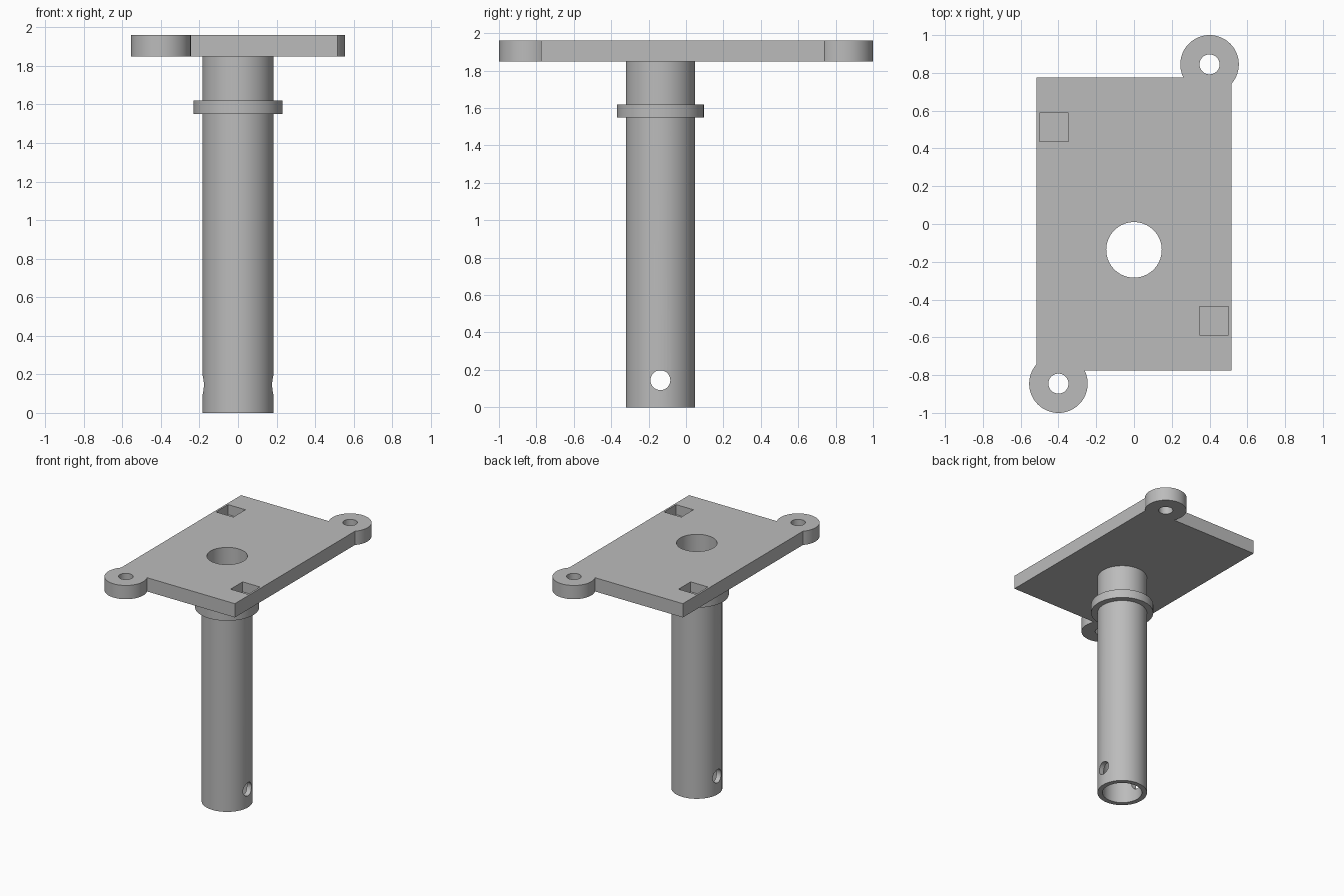
import bpy, bmesh, math
from mathutils import Matrix, Vector

if "Cube" in bpy.data.objects:
    bpy.data.objects.remove(bpy.data.objects["Cube"])

GREY = (0.5, 0.5, 0.5, 1)
grey = bpy.data.materials.new("plain grey")
grey.use_nodes = True
grey.diffuse_color = GREY
grey.node_tree.nodes["Principled BSDF"].inputs["Base Color"].default_value = GREY

POST_Y = -0.137
PLATE_LOW, PLATE_TOP = 1.85, 1.96
EAR = Vector((0.4, 0.845))
POCKET = Vector((0.423, -0.512))


def finish(name, bm, helper=False):
    bmesh.ops.recalc_face_normals(bm, faces=bm.faces)
    mesh = bpy.data.meshes.new(name)
    bm.to_mesh(mesh)
    bm.free()
    mesh.materials.append(grey)
    obj = bpy.data.objects.new(name, mesh)
    bpy.context.collection.objects.link(obj)
    obj.hide_render = helper
    return obj


def box(name, x, y, size_x, size_y, low, high, helper=False):
    bm = bmesh.new()
    bmesh.ops.create_cube(bm, size=1, matrix=Matrix.Translation((x, y, (low + high) / 2))
                          @ Matrix.Diagonal((size_x, size_y, high - low, 1)))
    return finish(name, bm, helper)


def rod(name, centre, radius, length, turn=Matrix(), helper=True):
    bm = bmesh.new()
    bmesh.ops.create_cone(bm, cap_ends=True, segments=64, radius1=radius, radius2=radius,
                          depth=length, matrix=Matrix.Translation(centre) @ turn)
    return finish(name, bm, helper)


def combine(obj, tool, operation):
    """Apply a boolean and discard its tool."""
    mod = obj.modifiers.new(operation.title(), "BOOLEAN")
    mod.operation, mod.solver, mod.object = operation, "EXACT", tool
    bpy.context.view_layer.objects.active = obj
    bpy.ops.object.modifier_apply(modifier=mod.name)
    bpy.data.objects.remove(tool)


# Hollow post with its collar, lathed from one closed profile
profile = [(0.147, 0), (0.185, 0), (0.185, 1.55), (0.232, 1.55), (0.232, 1.62),
           (0.185, 1.62), (0.185, PLATE_LOW), (0.147, PLATE_LOW)]
bm = bmesh.new()
verts = [bm.verts.new((r, POST_Y, z)) for r, z in profile]
edges = [bm.edges.new((a, b)) for a, b in zip(verts, verts[1:] + verts[:1])]
bmesh.ops.spin(bm, geom=verts + edges, cent=(0, POST_Y, 0), axis=(0, 0, 1),
               angle=math.tau, steps=64)
bmesh.ops.remove_doubles(bm, verts=bm.verts, dist=0.0001)
post = finish("hollow_post", bm)

# Cross pin hole near the foot
combine(post, rod("pin_hole", (0, POST_Y, 0.145), 0.053, 1,
                  Matrix.Rotation(math.pi / 2, 4, "Y")), "DIFFERENCE")

# Top plate with two round ears at opposite corners
plate = box("top_plate", 0, 0, 1.03, 1.55, PLATE_LOW, PLATE_TOP)
mid = (PLATE_LOW + PLATE_TOP) / 2
for side in (1, -1):
    combine(plate, rod("ear", (*(EAR * side), mid), 0.155, PLATE_TOP - PLATE_LOW), "UNION")

# Screw holes, blind square pockets and the post bore
for side in (1, -1):
    combine(plate, rod("screw_hole", (*(EAR * side), mid), 0.053, 1), "DIFFERENCE")
    combine(plate, box("pocket", *(POCKET * side + Vector((0, 0.0))), 0.153, 0.153,
                       PLATE_TOP - 0.08, PLATE_TOP + 0.1, True), "DIFFERENCE")
combine(plate, rod("bore", (0, POST_Y, mid), 0.147, 1), "DIFFERENCE")

# The second pocket sits off the mirrored spot, so both share the post's offset
for obj in (post, plate):
    bpy.ops.object.select_all(action="DESELECT")
    obj.select_set(True)
    bpy.context.view_layer.objects.active = obj
    bpy.ops.object.shade_smooth_by_angle(angle=math.radians(30))
